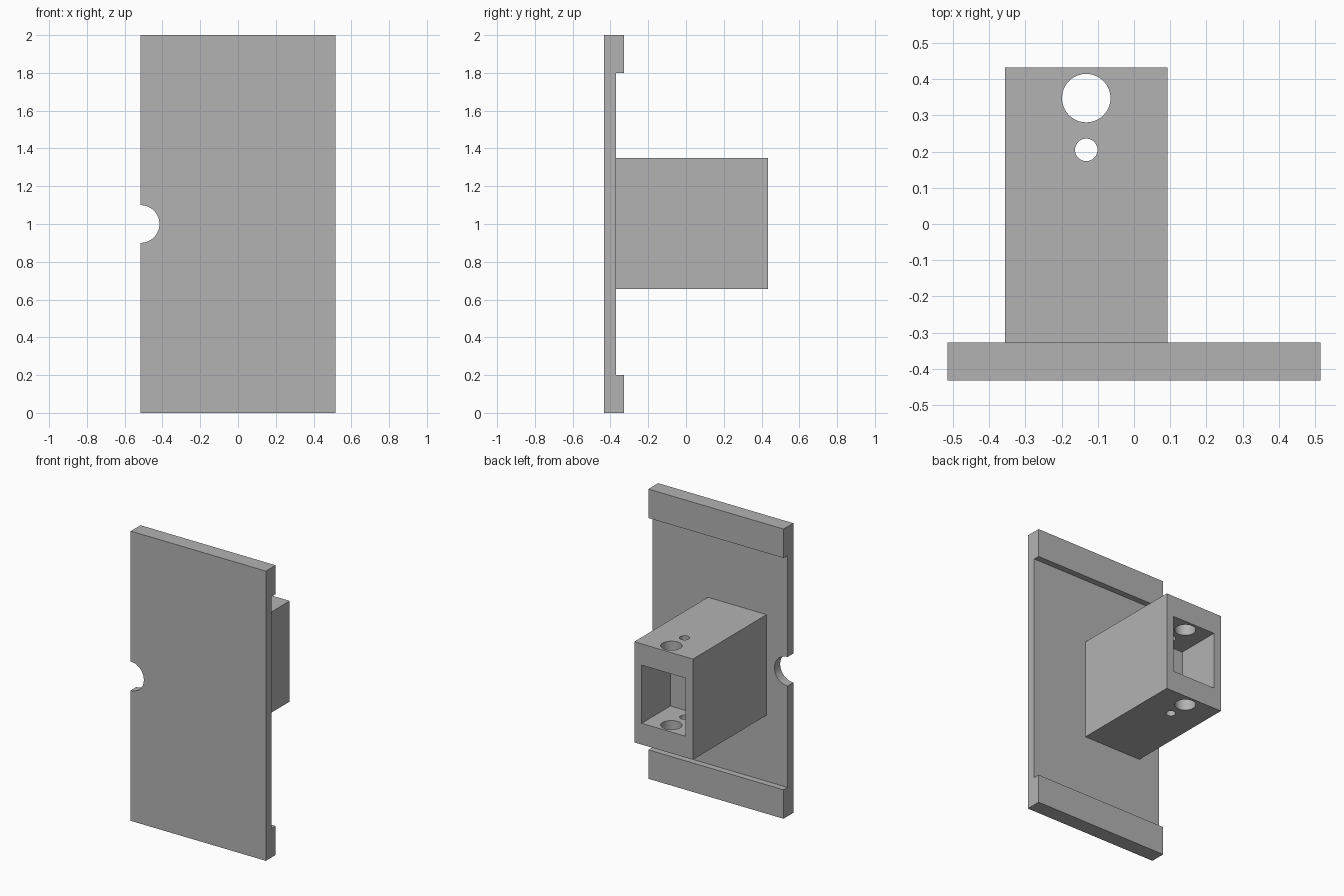
import bpy
import bmesh
from math import pi, radians
from mathutils import Matrix, Vector

default = bpy.data.objects.get("Cube")
if default:
    bpy.data.objects.remove(default, do_unlink=True)

# Single plain grey
grey = bpy.data.materials.new("plain grey")
grey.use_nodes = True
colour = (0.45, 0.45, 0.45, 1)
grey.diffuse_color = colour
grey.node_tree.nodes["Principled BSDF"].inputs["Base Color"].default_value = colour


def finish(name, bm):
    bmesh.ops.recalc_face_normals(bm, faces=bm.faces)
    mesh = bpy.data.meshes.new(name)
    bm.to_mesh(mesh)
    bm.free()
    mesh.materials.append(grey)
    obj = bpy.data.objects.new(name, mesh)
    bpy.context.collection.objects.link(obj)
    return obj


def box(name, low, high):
    low, high = Vector(low), Vector(high)
    bm = bmesh.new()
    place = Matrix.Translation((low + high) / 2) @ Matrix.Diagonal((*(high - low), 1))
    bmesh.ops.create_cube(bm, size=1, matrix=place)
    return finish(name, bm)


def cylinder(name, centre, radius, depth, tilt=0):
    bm = bmesh.new()
    place = Matrix.Translation(centre) @ Matrix.Rotation(tilt, 4, "X")
    bmesh.ops.create_cone(bm, cap_ends=True, segments=64, radius1=radius,
                          radius2=radius, depth=depth, matrix=place)
    return finish(name, bm)


def cut(target, cutter):
    mod = target.modifiers.new("cut", "BOOLEAN")
    mod.operation = "DIFFERENCE"
    mod.solver = "EXACT"
    mod.object = cutter
    bpy.context.view_layer.update()
    bpy.ops.object.select_all(action="DESELECT")
    bpy.context.view_layer.objects.active = target
    target.select_set(True)
    bpy.ops.object.modifier_apply(modifier=mod.name)
    bpy.data.objects.remove(cutter, do_unlink=True)


# Plate with a thicker lip along its top and bottom edges
HALF, FRONT, BACK, LIP = 0.516, -0.433, -0.37, -0.327
profile = [(FRONT, 0), (LIP, 0), (LIP, 0.2), (BACK, 0.2),
           (BACK, 1.8), (LIP, 1.8), (LIP, 2), (FRONT, 2)]
bm = bmesh.new()
side = bm.faces.new([bm.verts.new((-HALF, y, z)) for y, z in profile])
swept = bmesh.ops.extrude_face_region(bm, geom=[side])["geom"]
bmesh.ops.translate(bm, vec=(2 * HALF, 0, 0),
                    verts=[v for v in swept if isinstance(v, bmesh.types.BMVert)])
plate = finish("lipped_plate", bm)

# Half-round finger notch in one side edge
cut(plate, cylinder("notch_cutter", (-HALF, -0.4, 1), 0.1, 0.4, pi / 2))

# Square block with a blind pocket open at the back
MID = -0.132
block = box("socket_block", (MID - 0.224, BACK, 0.655), (MID + 0.224, 0.433, 1.35))
cut(block, box("pocket_cutter", (MID - 0.167, 0.12, 0.802), (MID + 0.167, 0.6, 1.203)))

# Large and small holes through the pocket's upper and lower walls
for y, radius in ((0.348, 0.067), (0.205, 0.031)):
    cut(block, cylinder("hole_cutter", (MID, y, 1), radius, 1))

# Smooth round walls, crisp edges
for obj in (plate, block):
    bpy.ops.object.select_all(action="DESELECT")
    obj.select_set(True)
    bpy.context.view_layer.objects.active = obj
    bpy.ops.object.shade_smooth_by_angle(angle=radians(30))
